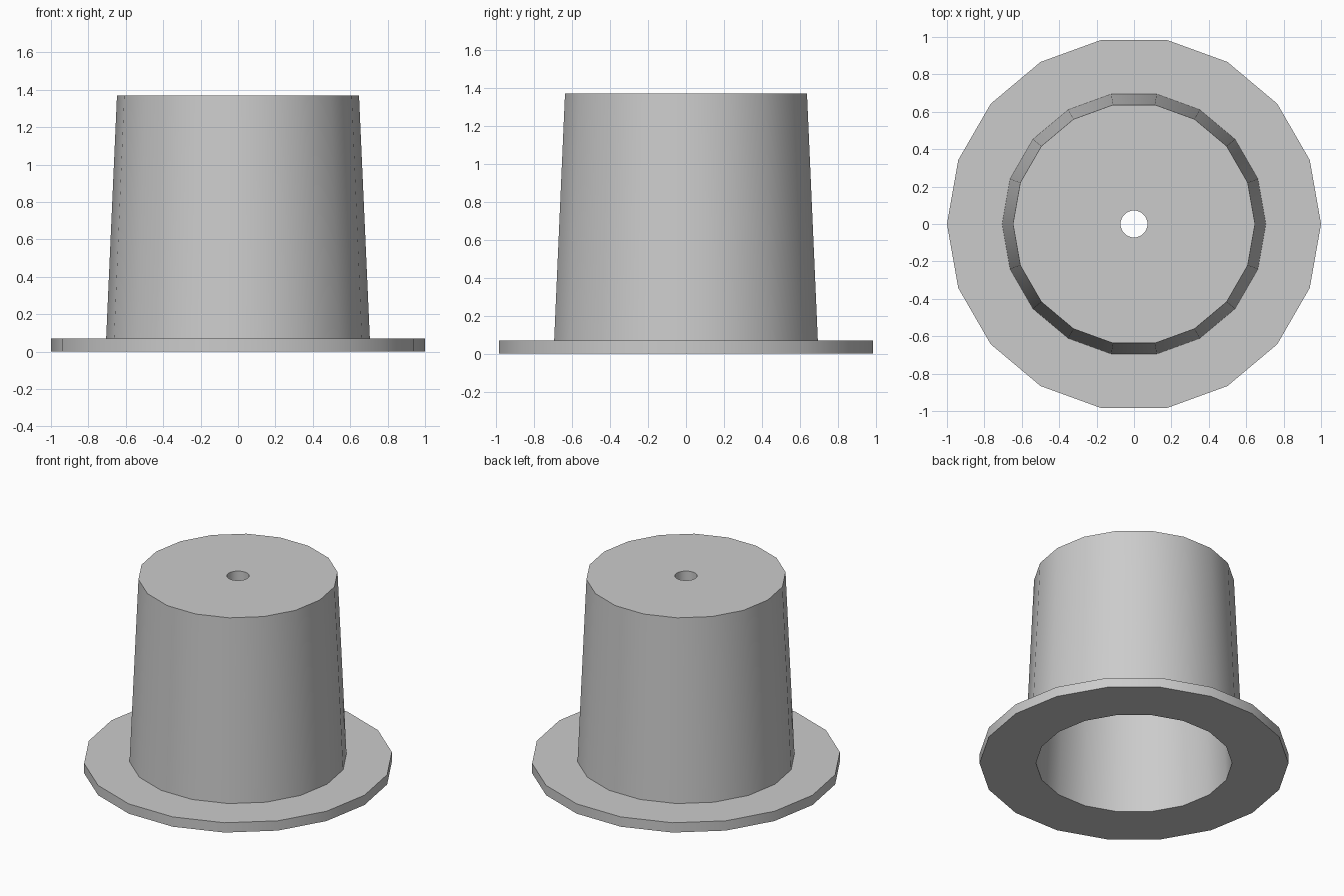
import bpy
import bmesh
from math import cos, sin, pi

cube = bpy.data.objects.get("Cube")
if cube:
    bpy.data.objects.remove(cube, do_unlink=True)

SIDES, HOLE_SIDES = 18, 36
BRIM_R, BRIM_TOP = 1.0, 0.07
BASE_R, TOP_R, TOP_Z = 0.705, 0.647, 1.37
WALL, HOLE_R = 0.07, 0.072

grey = bpy.data.materials.new("light grey")
grey.use_nodes = True
grey.diffuse_color = (0.6, 0.6, 0.6, 1)
grey.node_tree.nodes["Principled BSDF"].inputs["Base Color"].default_value = (0.6, 0.6, 0.6, 1)

bm = bmesh.new()


def ring(radius, z, sides=SIDES):
    return [bm.verts.new((radius * cos(2 * pi * i / sides),
                          radius * sin(2 * pi * i / sides), z)) for i in range(sides)]


def skin(a, b):
    """Join two rings of equal count with quads."""
    n = len(a)
    for i in range(n):
        j = (i + 1) % n
        bm.faces.new((a[i], a[j], b[j], b[i]))


def fill_between(outer, inner):
    """Fill the flat area between two rings of different count."""
    edges = []
    for loop in (outer, inner):
        for i, v in enumerate(loop):
            w = loop[(i + 1) % len(loop)]
            edges.append(bm.edges.get((v, w)) or bm.edges.new((v, w)))
    bmesh.ops.triangle_fill(bm, edges=edges, use_beauty=True, use_dissolve=False)


# Outer shell from the crown down to the brim, then up the tapered bore
profile = [(TOP_R, TOP_Z), (BASE_R, BRIM_TOP), (BRIM_R, BRIM_TOP), (BRIM_R, 0),
           (BASE_R - WALL, 0), (TOP_R - WALL, TOP_Z - WALL)]
rings = [ring(r, z) for r, z in profile]
for a, b in zip(rings, rings[1:]):
    skin(a, b)

# Round hole through the closed top
hole_top = ring(HOLE_R, TOP_Z, HOLE_SIDES)
hole_bottom = ring(HOLE_R, TOP_Z - WALL, HOLE_SIDES)
skin(hole_top, hole_bottom)
fill_between(rings[0], hole_top)
fill_between(rings[-1], hole_bottom)
bmesh.ops.recalc_face_normals(bm, faces=bm.faces[:])

mesh = bpy.data.meshes.new("flanged_cup")
bm.to_mesh(mesh)
bm.free()
mesh.materials.append(grey)
cup = bpy.data.objects.new("flanged_cup", mesh)
bpy.context.collection.objects.link(cup)

# Smooth walls, sharp rims
bpy.ops.object.select_all(action="DESELECT")
cup.select_set(True)
bpy.context.view_layer.objects.active = cup
bpy.ops.object.shade_smooth_by_angle(angle=pi / 6)
